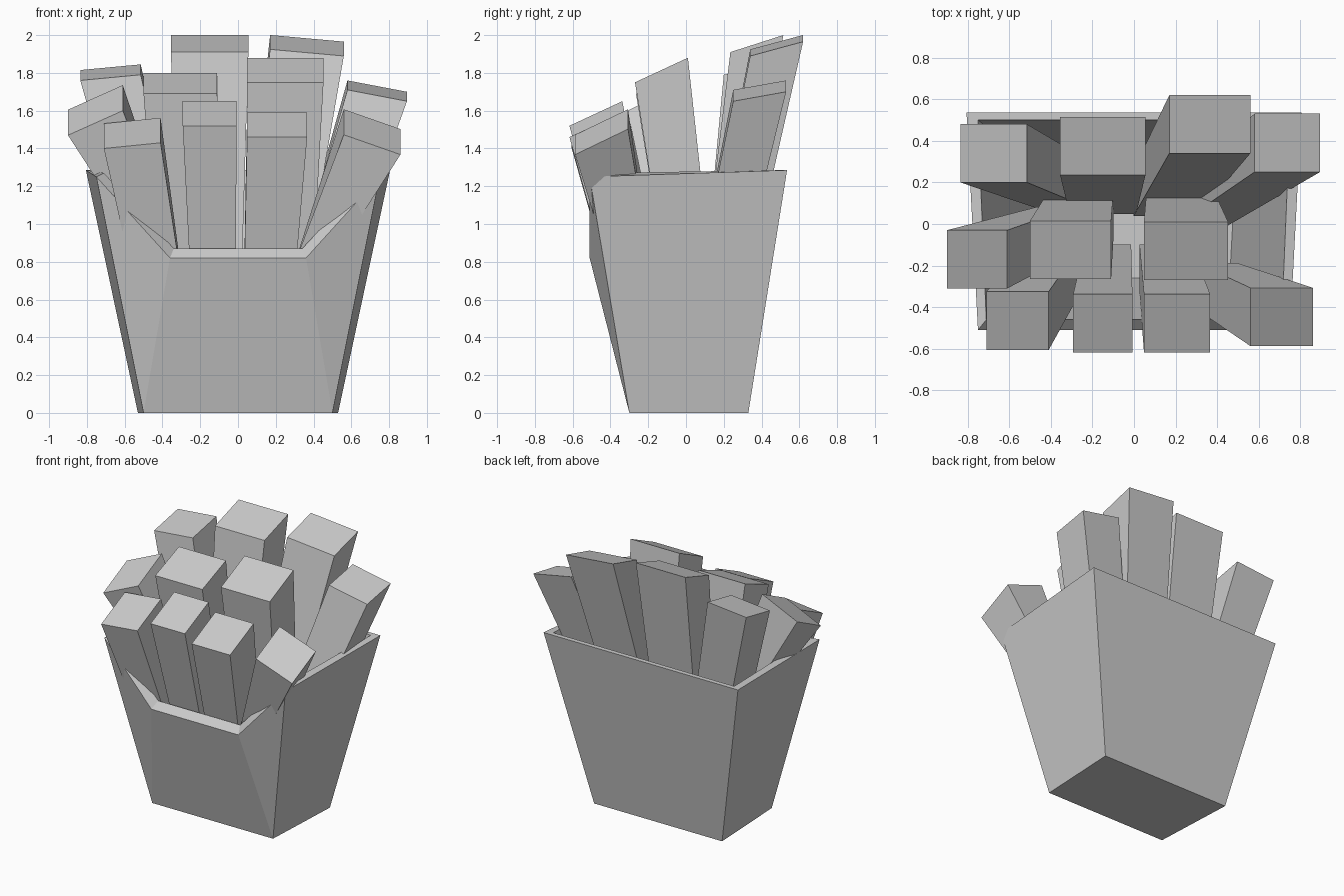
import bpy

if "Cube" in bpy.data.objects:
    bpy.data.objects.remove(bpy.data.objects["Cube"])


def make(name, verts, faces):
    mesh = bpy.data.meshes.new(name)
    mesh.from_pydata(verts, [], faces)
    mesh.validate()
    obj = bpy.data.objects.new(name, mesh)
    bpy.context.collection.objects.link(obj)
    return obj


# Carton: the right half of each wall is listed, then mirrored to the left
# order: front bottom, back bottom, back top, front corner, front notch
outer = [(.50, -.30, 0), (.53, .33, 0), (.805, .535, 1.285), (.75, -.51, 1.25), (.36, -.51, .82)]
inner = [(.46, -.26, .04), (.49, .29, .04), (.75, .50, 1.285), (.71, -.46, 1.27), (.34, -.46, .87)]
right = outer + inner
verts = right + [(-x, y, z) for x, y, z in right]


def shell(o, flip):
    # one wall layer: o is the right-hand offset, o + 10 its mirror
    m = o + 10
    layer = [
        (o, m, m + 1, o + 1),
        (o + 1, m + 1, m + 2, o + 2),
        (m, o, o + 4, m + 4),
        (o, o + 1, o + 2, o + 3),
        (o, o + 3, o + 4),
        (m + 1, m, m + 3, m + 2),
        (m + 3, m, m + 4),
    ]
    return [f[::-1] if flip else f for f in layer]


loop_o = [2, 3, 4, 14, 13, 12]
rim = [(a, loop_o[i - 1], loop_o[i - 1] + 5, a + 5) for i, a in enumerate(loop_o)]
carton = make("carton", verts, shell(0, False) + shell(5, True) + rim)


# Fries: tapered bars with a tilted top end, sunk into the carton
def fry(name, x, y, w, z_front, z_back, roll, bx, by, bz=.4, taper=.78):
    d = .28
    corners = [(-1, -1), (1, -1), (1, 1), (-1, 1)]
    low = [(bx + s * w * taper / 2, by + t * d * .8 / 2, bz) for s, t in corners]
    top = [(x + s * w / 2, y + t * d / 2,
            (z_front if t < 0 else z_back) + s * roll / 2) for s, t in corners]
    sides = [(i, (i + 1) % 4, (i + 1) % 4 + 4, i + 4) for i in range(4)]
    return make(name, low + top, [(3, 2, 1, 0), (4, 5, 6, 7)] + sides)


# back row
fry("fry_back_left", -.675, .34, .32, 1.775, 1.83, .03, -.32, .18)
fry("fry_back_middle", -.15, .375, .41, 1.91, 2.0, 0, -.15, .16)
fry("fry_back_right", .365, .48, .39, 1.907, 1.983, -.035, .15, .15)
fry("fry_back_far_right", .737, .39, .315, 1.68, 1.73, -.06, .32, .10)
# middle row
fry("fry_middle_far_left", -.755, -.17, .29, 1.535, 1.67, .13, -.38, -.03, .8, .6)
fry("fry_middle_left", -.305, -.125, .39, 1.69, 1.80, 0, -.25, .06)
fry("fry_middle_right", .25, -.13, .405, 1.75, 1.88, 0, .22, .06)
# front row
fry("fry_front_left", -.56, -.465, .30, 1.415, 1.547, .03, -.37, -.21)
fry("fry_front_mid_left", -.15, -.477, .285, 1.52, 1.65, 0, -.125, -.21)
fry("fry_front_mid_right", .207, -.477, .318, 1.46, 1.59, 0, .15, -.21)
fry("fry_front_right", .71, -.447, .30, 1.42, 1.555, -.105, .40, -.30, .8, .65)

# consistent outward normals
import bmesh
for obj in bpy.context.collection.objects:
    bm = bmesh.new()
    bm.from_mesh(obj.data)
    bmesh.ops.recalc_face_normals(bm, faces=bm.faces)
    bm.to_mesh(obj.data)
    bm.free()
